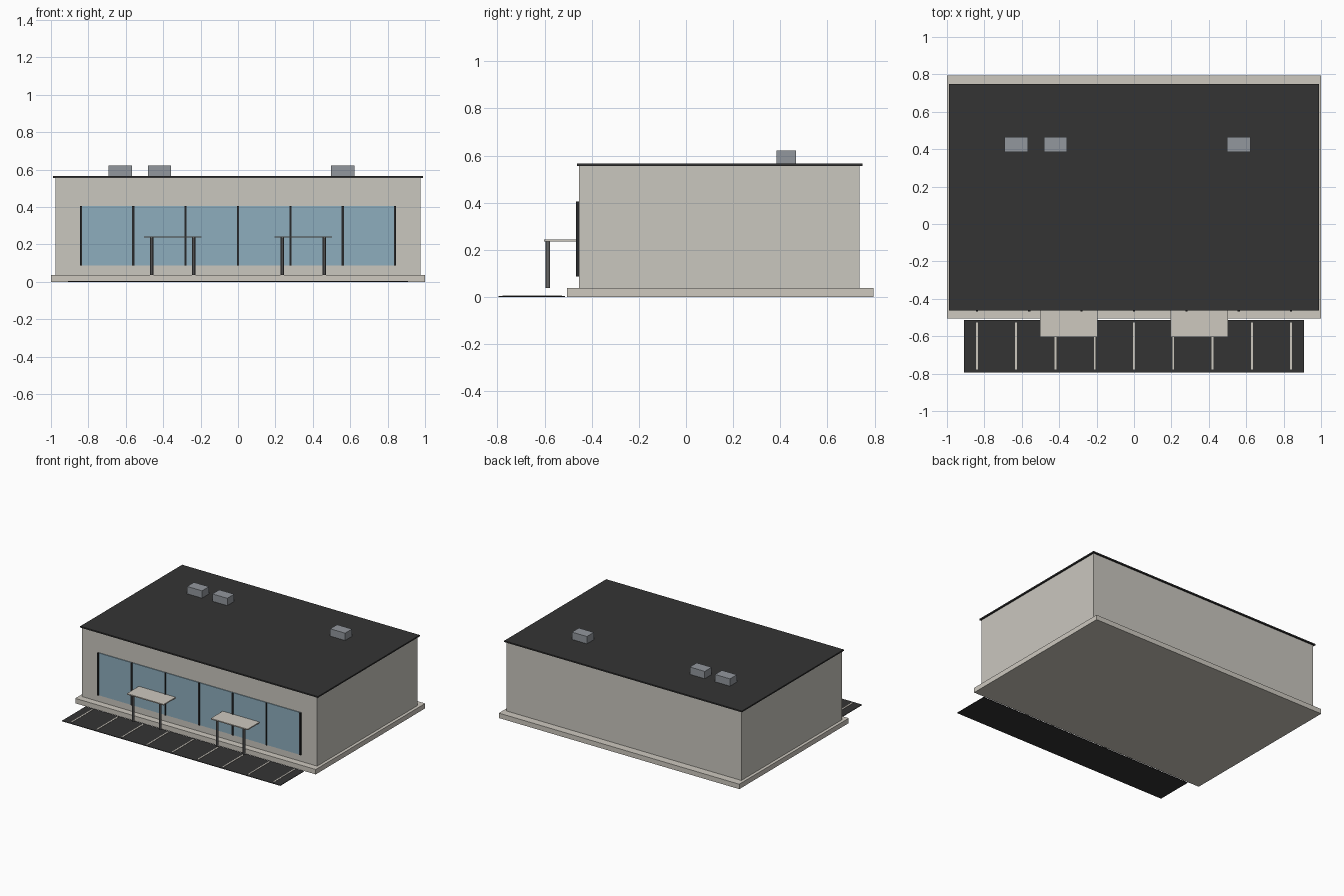
import bpy

cube = bpy.data.objects.get("Cube")
if cube:
    bpy.data.objects.remove(cube, do_unlink=True)


def material(name, r, g, b):
    m = bpy.data.materials.new(name)
    m.use_nodes = True
    m.diffuse_color = (r, g, b, 1)
    m.node_tree.nodes["Principled BSDF"].inputs["Base Color"].default_value = (r, g, b, 1)
    return m


WALL = material("wall plaster", 0.59, 0.57, 0.52)
CONCRETE = material("pale concrete", 0.61, 0.58, 0.52)
DARK = material("dark roofing", 0.034, 0.034, 0.034)
FRAME = material("frame black", 0.02, 0.021, 0.023)
GLASS = material("window glass", 0.27, 0.42, 0.51)
METAL = material("grey metal", 0.29, 0.31, 0.34)
STEEL = material("post steel", 0.13, 0.13, 0.13)


def box(name, mat, x, y, z):
    """Box from (low, high) pairs along each axis."""
    spans = (x, y, z)
    bpy.ops.mesh.primitive_cube_add(size=1, location=[(a + b) / 2 for a, b in spans])
    ob = bpy.context.object
    ob.name = name
    ob.scale = [b - a for a, b in spans]
    bpy.ops.object.transform_apply(location=False, rotation=False, scale=True)
    ob.data.materials.append(mat)
    return ob


def around(c, w):
    return (c - w / 2, c + w / 2)


# Building shell
box("base_slab", CONCRETE, (-1, 1), (-0.505, 0.795), (0, 0.037))
box("walls", WALL, (-0.977, 0.977), (-0.455, 0.737), (0.037, 0.556))
box("roof", DARK, (-0.988, 0.988), (-0.463, 0.748), (0.556, 0.566))

# Shop window and its mullions
box("front_window", GLASS, (-0.84, 0.84), (-0.461, -0.453), (0.087, 0.405))
for i in range(7):
    box("mullion", FRAME, around(-0.84 + 0.28 * i, 0.011), (-0.467, -0.453), (0.087, 0.405))

# Entrance canopies on round posts
for side in (-1, 1):
    cx = 0.349 * side
    box("canopy", CONCRETE, around(cx, 0.306), (-0.603, -0.453), (0.236, 0.244))
    for dx in (-0.112, 0.112):
        bpy.ops.mesh.primitive_cylinder_add(vertices=12, radius=0.0095, depth=0.2,
                                            location=(cx + dx, -0.586, 0.137))
        post = bpy.context.object
        post.name = "canopy_post"
        post.data.materials.append(STEEL)
        bpy.ops.object.shade_smooth_by_angle()

# Rooftop ventilation units
for x in (-0.63, -0.42, 0.56):
    box("roof_unit", METAL, around(x, 0.124), around(0.425, 0.082), (0.565, 0.621))

# Parking strip with bay lines
box("parking_strip", DARK, (-0.908, 0.908), (-0.795, -0.513), (0, 0.004))
for i in range(9):
    box("bay_line", CONCRETE, around(-0.84 + 0.21 * i, 0.01), (-0.778, -0.527), (0.003, 0.006))
